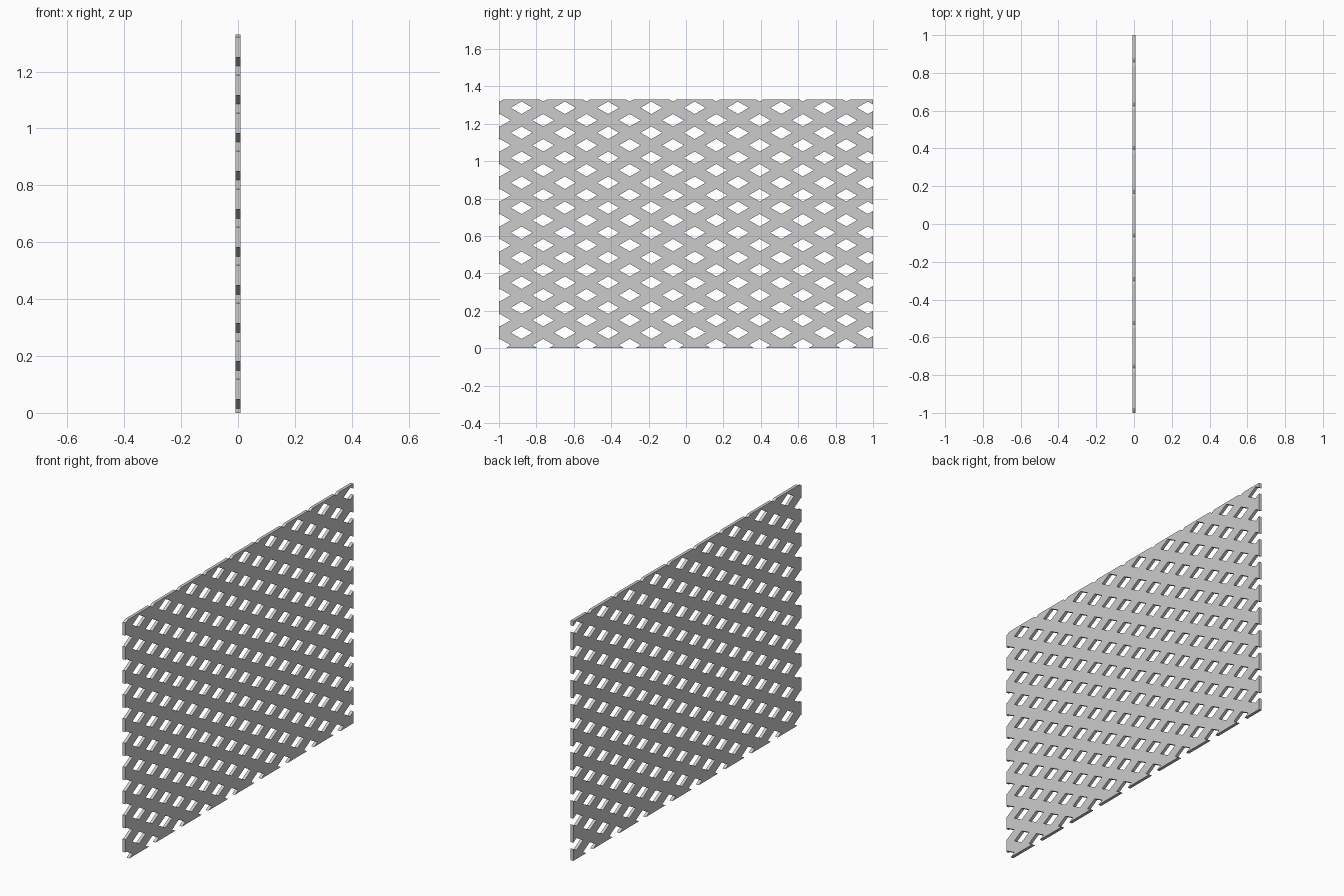
import bpy, bmesh
from mathutils import Vector

if "Cube" in bpy.data.objects:
    bpy.data.objects.remove(bpy.data.objects["Cube"])

HEIGHT, THICK = 1.33, 0.017
STEP_Y, STEP_Z = 0.1157, 0.0668      # half spacing between neighbouring holes
ORIGIN_Y, ORIGIN_Z = 0.0465, 0.083   # centre of one hole
HOLE = 0.5                           # open share of each slat spacing

bm = bmesh.new()
verts = {}


def edge(k):
    # lattice line k: even lines start a hole band, odd lines start a slat band
    return k // 2 + (HOLE / 2 if k % 2 else -HOLE / 2)


def corner(i, j):
    if (i, j) not in verts:
        a, b = edge(i), edge(j)
        verts[i, j] = bm.verts.new((0, ORIGIN_Y + (b - a) * STEP_Y,
                                    ORIGIN_Z + (a + b) * STEP_Z))
    return verts[i, j]


# Crossing diagonal slats: every lattice cell except the open diamonds
for i in range(-24, 50):
    for j in range(-24, 50):
        if i % 2 == 0 and j % 2 == 0:
            continue
        a, b = edge(i), edge(j)
        y = ORIGIN_Y + (b - a) * STEP_Y
        z = ORIGIN_Z + (a + b) * STEP_Z
        if abs(y) < 1.2 and -0.2 < z < HEIGHT + 0.2:
            bm.faces.new([corner(i, j), corner(i + 1, j),
                          corner(i + 1, j + 1), corner(i, j + 1)])

# Trim to the rectangular panel
for co, no in (((0, 1, 0), (0, 1, 0)), ((0, -1, 0), (0, -1, 0)),
               ((0, 0, HEIGHT), (0, 0, 1)), ((0, 0, 0), (0, 0, -1))):
    bmesh.ops.bisect_plane(bm, geom=bm.verts[:] + bm.edges[:] + bm.faces[:],
                           dist=1e-5, plane_co=co, plane_no=no, clear_outer=True)
bmesh.ops.delete(bm, geom=[v for v in bm.verts if not v.link_faces], context='VERTS')

# Give the panel its thickness
ext = bmesh.ops.extrude_face_region(bm, geom=bm.faces[:], use_keep_orig=True)
moved = {g for g in ext['geom'] if isinstance(g, bmesh.types.BMVert)}
for v in bm.verts:
    v.co.x = THICK / 2 if v in moved else -THICK / 2
bmesh.ops.recalc_face_normals(bm, faces=bm.faces[:])

mesh = bpy.data.meshes.new("lattice_panel")
bm.to_mesh(mesh)
bm.free()
panel = bpy.data.objects.new("lattice_panel", mesh)
bpy.context.collection.objects.link(panel)
